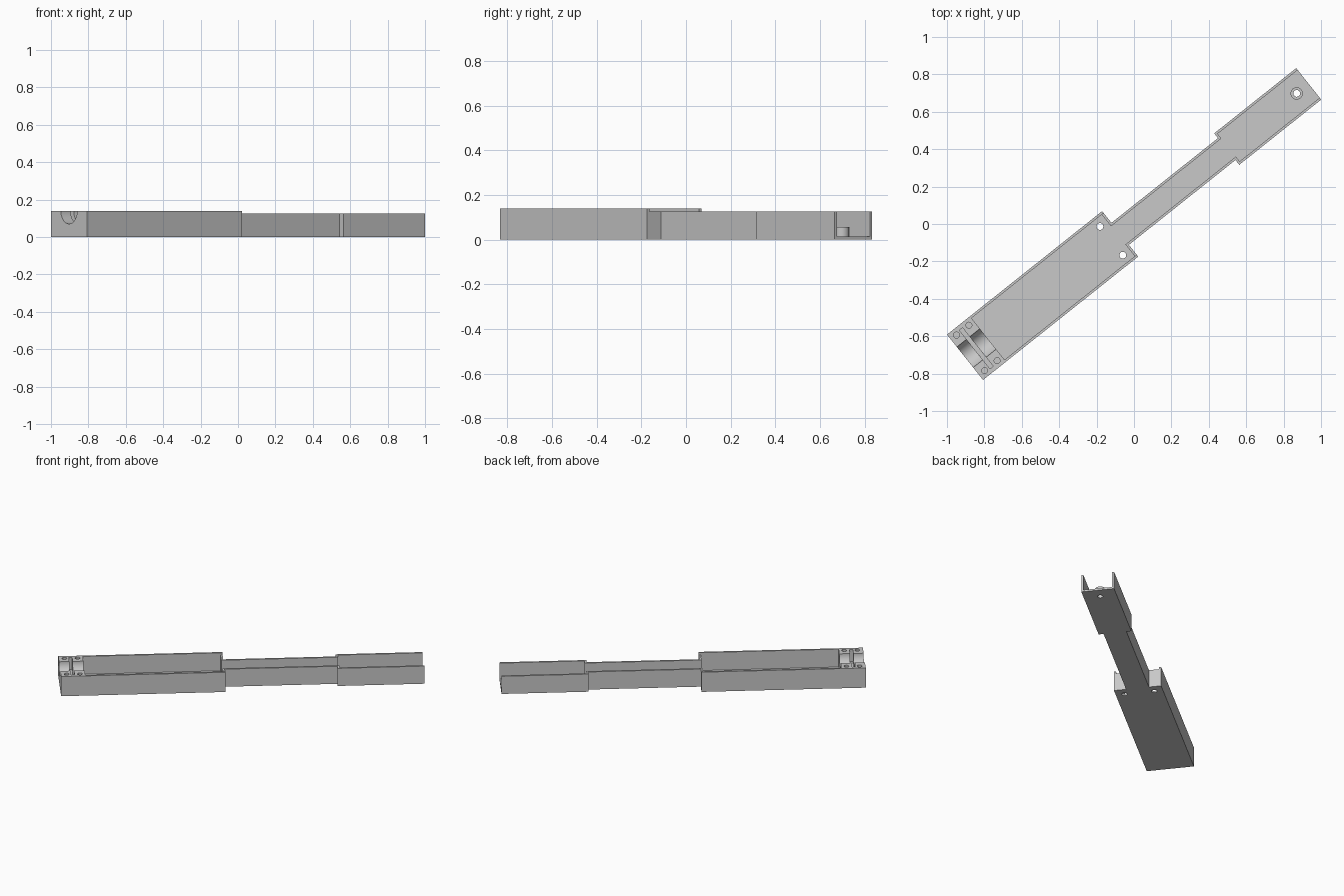
import bpy, bmesh, math
from mathutils import Matrix

if "Cube" in bpy.data.objects:
    bpy.data.objects.remove(bpy.data.objects["Cube"])

# Local frame: u runs along the arm, v across it, then turned in plan
ANGLE = math.radians(38.5)
PLACE = Matrix.Translation((-0.9035, -0.7125, 0)) @ Matrix.Rotation(ANGLE, 4, 'Z')
LENGTH, FLOOR, WALL = 2.348, 0.013, 0.013
BASE_END, TIP_START = 1.06, 1.788
BASE_HW, NECK_HW, TIP_HW = 0.155, 0.075, 0.1075
BASE_H, ARM_H = 0.14, 0.125

grey = bpy.data.materials.new("light grey")
grey.diffuse_color = (0.58, 0.58, 0.58, 1)
grey.use_nodes = True
grey.node_tree.nodes["Principled BSDF"].inputs["Base Color"].default_value = grey.diffuse_color


def make(name, bm):
    bmesh.ops.recalc_face_normals(bm, faces=bm.faces)
    me = bpy.data.meshes.new(name)
    bm.to_mesh(me)
    bm.free()
    me.materials.append(grey)
    ob = bpy.data.objects.new(name, me)
    bpy.context.collection.objects.link(ob)
    return ob


def box(name, u0, u1, hw, z0, z1):
    bm = bmesh.new()
    bmesh.ops.create_cube(bm, size=1, matrix=Matrix.Translation(
        ((u0 + u1) / 2, 0, (z0 + z1) / 2)) @ Matrix.Diagonal((u1 - u0, 2 * hw, z1 - z0, 1)))
    return make(name, bm)


def cylinder(name, r, depth, at, along_u=False, n=32):
    m = Matrix.Translation(at)
    if along_u:
        m = m @ Matrix.Rotation(math.pi / 2, 4, 'Y')
    bm = bmesh.new()
    bmesh.ops.create_cone(bm, cap_ends=True, segments=n, radius1=r, radius2=r,
                          depth=depth, matrix=m)
    return make(name, bm)


def cut(body, cutter):
    mod = body.modifiers.new("cut", 'BOOLEAN')
    mod.operation, mod.solver, mod.object = 'DIFFERENCE', 'EXACT', cutter
    bpy.context.view_layer.update()
    dg = bpy.context.evaluated_depsgraph_get()
    me = bpy.data.meshes.new_from_object(body.evaluated_get(dg))
    body.modifiers.clear()
    body.data = me
    bpy.data.objects.remove(cutter)


# Arm body: stepped plan outline, extruded
half = [(0, BASE_HW), (BASE_END, BASE_HW), (BASE_END, NECK_HW), (TIP_START, NECK_HW),
        (TIP_START, TIP_HW), (LENGTH, TIP_HW)]
plan = half + [(u, -v) for u, v in reversed(half)]
bm = bmesh.new()
face = bm.faces.new([bm.verts.new((u, v, 0)) for u, v in plan])
ext = bmesh.ops.extrude_face_region(bm, geom=[face])
bmesh.ops.translate(bm, vec=(0, 0, BASE_H),
                    verts=[g for g in ext["geom"] if isinstance(g, bmesh.types.BMVert)])
body = make("arm_body", bm)

# Lower the neck and tip, then hollow the three channels
BLOCK = 0.157
cut(body, box("trim", BASE_END, 3, 0.3, ARM_H, 0.3))
cut(body, box("base_end_trim", 0.9, 1.2, BASE_HW - WALL, ARM_H, 0.3))
cut(body, box("base_pocket", BLOCK, BASE_END - WALL, BASE_HW - WALL, FLOOR, 0.3))
cut(body, box("neck_pocket", 0.9, 1.95, NECK_HW - WALL, FLOOR, 0.3))
cut(body, box("tip_pocket", TIP_START + WALL, 3, TIP_HW - WALL, FLOOR, 0.3))

# Bearing block: round cradle, cross slot and four screw holes
cut(body, cylinder("cradle", 0.07, 0.4, (0.0, 0, BASE_H), True, 64))
cut(body, box("slot", 0.066, 0.088, 0.132, 0.055, 0.3))
for u in (0.038, 0.123):
    for v in (-0.121, 0.121):
        cut(body, cylinder("screw_hole", 0.016, 0.12, (u, v, BASE_H)))

# Through holes in the base floor and tip floor
for v in (-0.098, 0.098):
    cut(body, cylinder("floor_hole", 0.018, 0.1, (1.0, v, 0)))
BOSS_U = 2.266
cut(body, cylinder("tip_hole", 0.018, 0.1, (BOSS_U, 0, 0)))

# Hollow boss around the tip hole
boss = cylinder("tip_boss", 0.033, 0.055 - FLOOR, (BOSS_U, 0, (0.055 + FLOOR) / 2))
cut(boss, cylinder("boss_bore", 0.018, 0.3, (BOSS_U, 0, 0)))

# Place both parts and smooth only the round surfaces
for ob in (body, boss):
    ob.data.transform(PLACE)
    bpy.ops.object.select_all(action='DESELECT')
    ob.select_set(True)
    bpy.context.view_layer.objects.active = ob
    bpy.ops.object.shade_smooth_by_angle(angle=math.radians(30))
